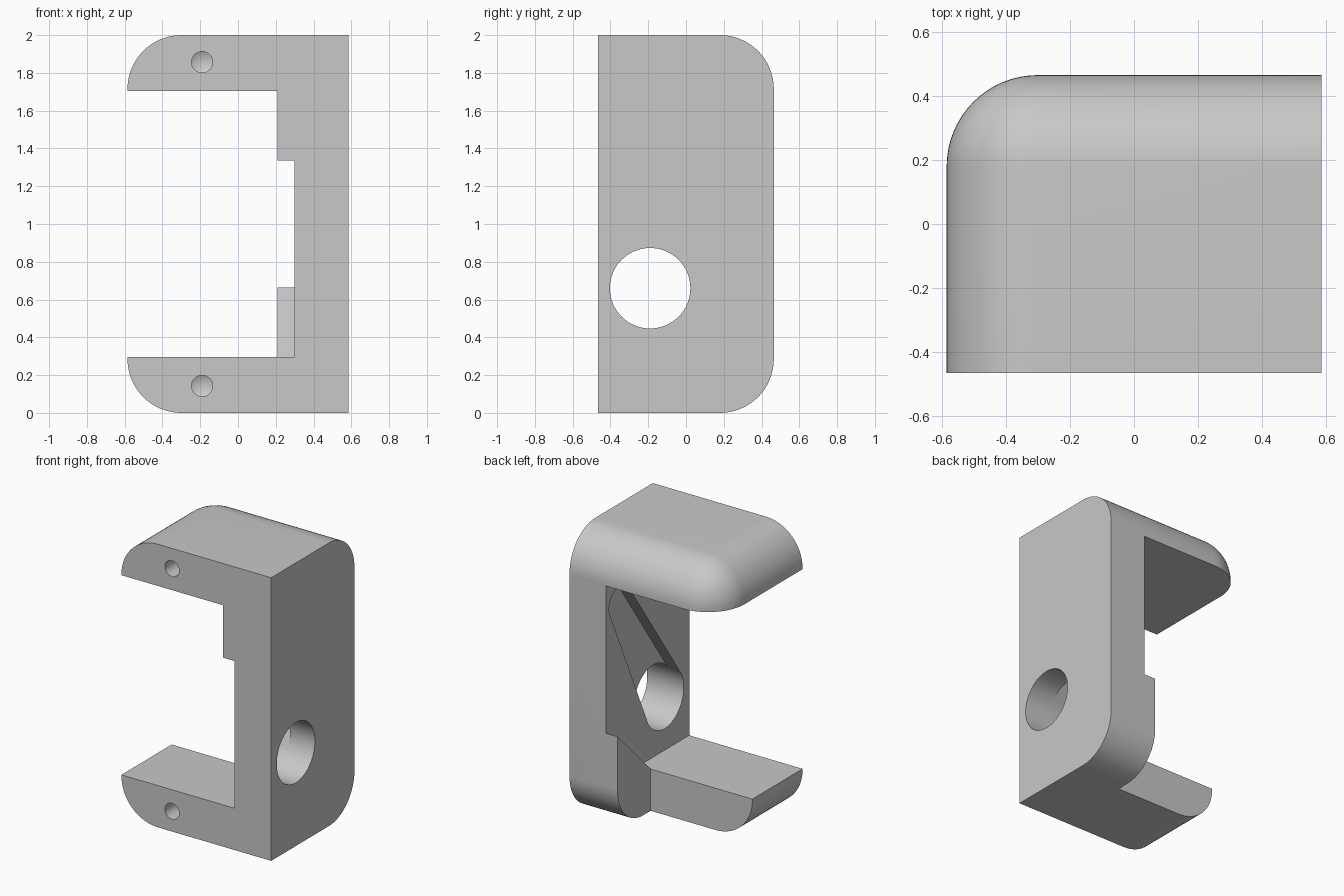
import bpy, bmesh, math
from mathutils import Vector

if "Cube" in bpy.data.objects:
    bpy.data.objects.remove(bpy.data.objects["Cube"], do_unlink=True)

X, Y, H = 0.585, 0.465, 2.0          # half width, half depth, height
FILLET = 0.285
ARM = 0.295                          # arm thickness
PAD_X, FLOOR_X, SLOT_X = 0.21, 0.30, 0.39   # depths of the inner wall
CUT_Y = 0.095                        # back of the shortened lower arm

grey = bpy.data.materials.new("light grey")
grey.use_nodes = True
colour = (0.58, 0.58, 0.58, 1)
grey.diffuse_color = colour
grey.node_tree.nodes["Principled BSDF"].inputs["Base Color"].default_value = colour


def make_object(name, bm):
    bmesh.ops.recalc_face_normals(bm, faces=bm.faces[:])
    mesh = bpy.data.meshes.new(name)
    bm.to_mesh(mesh)
    bm.free()
    mesh.materials.append(grey)
    obj = bpy.data.objects.new(name, mesh)
    bpy.context.collection.objects.link(obj)
    return obj


def prism_x(name, profile, x0, x1):
    """Extrude a (y, z) profile along x."""
    bm = bmesh.new()
    face = bm.faces.new([bm.verts.new((x0, y, z)) for y, z in profile])
    new = bmesh.ops.extrude_face_region(bm, geom=[face])["geom"]
    bmesh.ops.translate(bm, vec=(x1 - x0, 0, 0),
                        verts=[v for v in new if isinstance(v, bmesh.types.BMVert)])
    return make_object(name, bm)


def rect(y0, y1, z0, z1):
    return [(y0, z0), (y1, z0), (y1, z1), (y0, z1)]


def arc(cy, cz, r, a0, a1, n):
    return [(cy + r * math.cos(a0 + (a1 - a0) * i / n),
             cz + r * math.sin(a0 + (a1 - a0) * i / n)) for i in range(n + 1)]


def drill(name, x, z, r, depth, tip, n=32):
    """Blind hole from the front with a conical end."""
    bm = bmesh.new()
    ring = [bm.verts.new((x + a, -Y - 0.1, z + b)) for a, b in arc(0, 0, r, 0, math.tau, n)[:-1]]
    face = bm.faces.new(ring)
    new = bmesh.ops.extrude_face_region(bm, geom=[face])["geom"]
    bmesh.ops.translate(bm, vec=(0, depth + 0.1, 0),
                        verts=[v for v in new if isinstance(v, bmesh.types.BMVert)])
    end = [f for f in new if isinstance(f, bmesh.types.BMFace)]
    for v in bmesh.ops.poke(bm, faces=end)["verts"]:
        v.co.y += tip
    return make_object(name, bm)


# Solid block with rounded back, right end and their shared corners
bm = bmesh.new()
bmesh.ops.create_cube(bm, size=1)
for v in bm.verts:
    v.co = Vector((v.co.x * 2 * X, v.co.y * 2 * Y, (v.co.z + 0.5) * H))
rounded = []
for e in bm.edges:
    mid = (e.verts[0].co + e.verts[1].co) / 2
    at_back, at_right = mid.y > Y - 0.01, mid.x < -X + 0.01
    at_end = mid.z < 0.01 or mid.z > H - 0.01
    if at_back + at_right + at_end == 2:
        rounded.append(e)
bmesh.ops.bevel(bm, geom=rounded, offset=FILLET, offset_type='OFFSET',
                segments=16, profile=0.5, affect='EDGES', clamp_overlap=False)
bracket = make_object("clamp_bracket", bm)

# Opening between the arms
top = H - ARM
cutters = [prism_x("opening_cutter", rect(-0.8, 0.8, ARM, top), -1, PAD_X)]

# Diagonal channel across the inner wall, leaving two corner pads
channel = [(-0.6, ARM), (CUT_Y, ARM), (0.6, ARM + 0.6 - CUT_Y),
           (0.6, top), (-CUT_Y, top), (-0.6, top - 0.6 + CUT_Y)]
cutters.append(prism_x("channel_cutter", channel, 0.0, FLOOR_X))

# Back of the lower arm removed
cutters.append(prism_x("lower_arm_cutter", rect(CUT_Y, 0.8, -0.2, 0.6), -1, PAD_X))

# Round through hole in the wall
hole_y, hole_z, hole_r = -0.19, 0.66, 0.213
cutters.append(prism_x("hole_cutter", arc(hole_y, hole_z, hole_r, 0, math.tau, 64)[:-1], 0.0, 1.0))

# Tapering slot from the hole up to a small round end
end_y, end_z, end_r = 0.31, 1.53, 0.12
axis = math.atan2(end_z - hole_z, end_y - hole_y)
reach = math.hypot(end_z - hole_z, end_y - hole_y)
half = math.acos((hole_r - end_r) / reach)
slot = arc(end_y, end_z, end_r, axis - half, axis + half, 24)
slot += arc(hole_y, hole_z, hole_r - 0.001, axis + half, axis - half + math.tau, 32)
cutters.append(prism_x("slot_cutter", slot, 0.1, SLOT_X))

# Screw holes in the front of both arms
for z in (0.143, H - 0.143):
    cutters.append(drill("screw_hole_cutter", -0.19, z, 0.056, 0.25, 0.03))

# Cut everything, then drop the cutters
bpy.context.view_layer.objects.active = bracket
bracket.select_set(True)
for c in cutters:
    c.hide_render = True
    mod = bracket.modifiers.new(c.name, 'BOOLEAN')
    mod.operation = 'DIFFERENCE'
    mod.solver = 'EXACT'
    mod.object = c
    bpy.ops.object.modifier_apply(modifier=mod.name)
    bpy.data.objects.remove(c, do_unlink=True)

bpy.ops.object.shade_smooth_by_angle(angle=math.radians(30))
